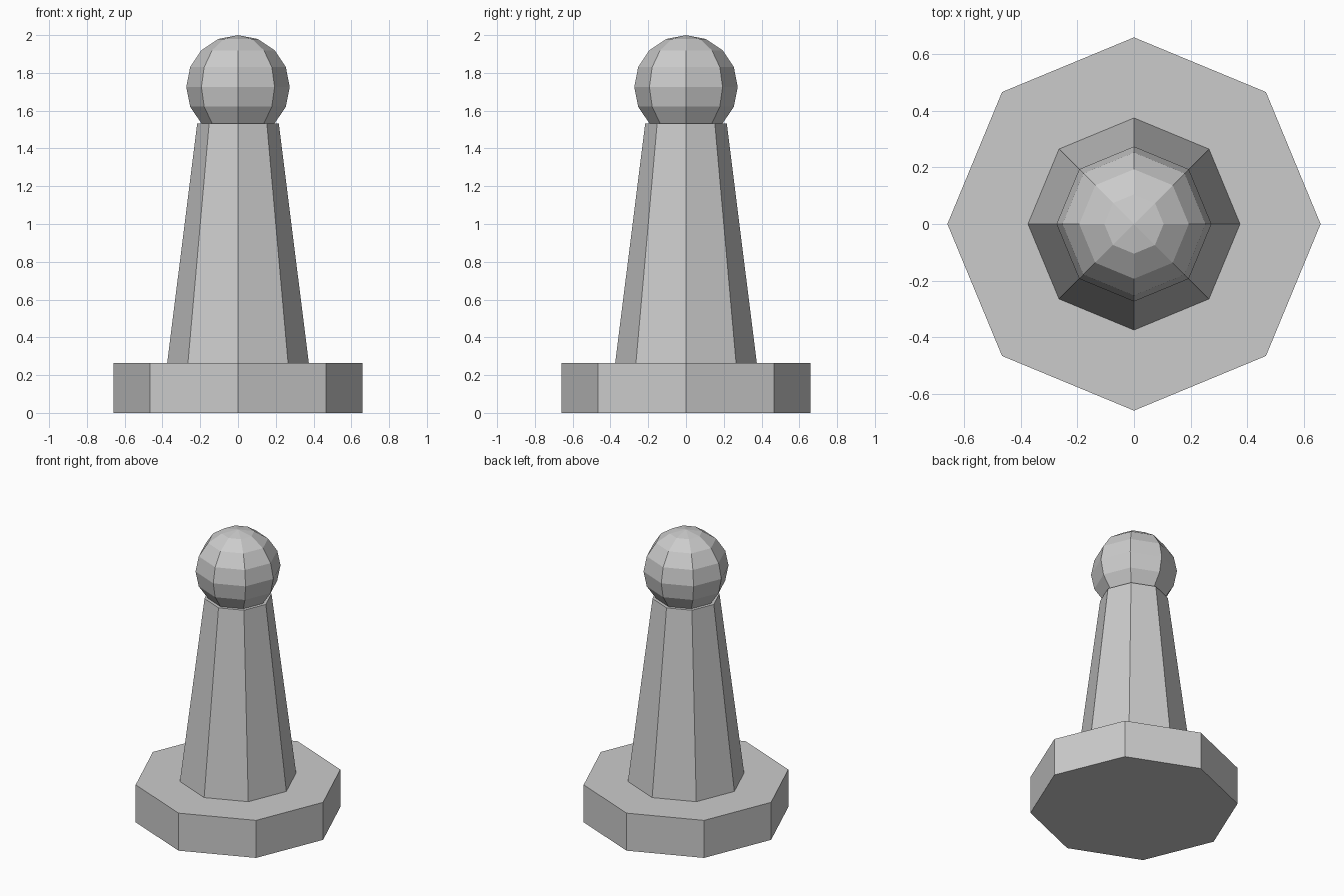
import bpy

if "Cube" in bpy.data.objects:
    bpy.data.objects.remove(bpy.data.objects["Cube"])

SIDES = 8


def frustum(name, r_bottom, r_top, z0, z1):
    """Octagonal tapered block with corners on the x and y axes."""
    bpy.ops.mesh.primitive_cone_add(vertices=SIDES, radius1=r_bottom, radius2=r_top,
                                    depth=z1 - z0, location=(0, 0, (z0 + z1) / 2))
    bpy.context.object.name = name


# Wide foot and tapering shaft
frustum("base", 0.66, 0.66, 0.0, 0.263)
frustum("shaft", 0.375, 0.216, 0.263, 1.532)

# Faceted ball resting in the top of the shaft
bpy.ops.mesh.primitive_uv_sphere_add(segments=SIDES, ring_count=8, radius=0.274,
                                     location=(0, 0, 1.726))
bpy.context.object.name = "ball_top"
